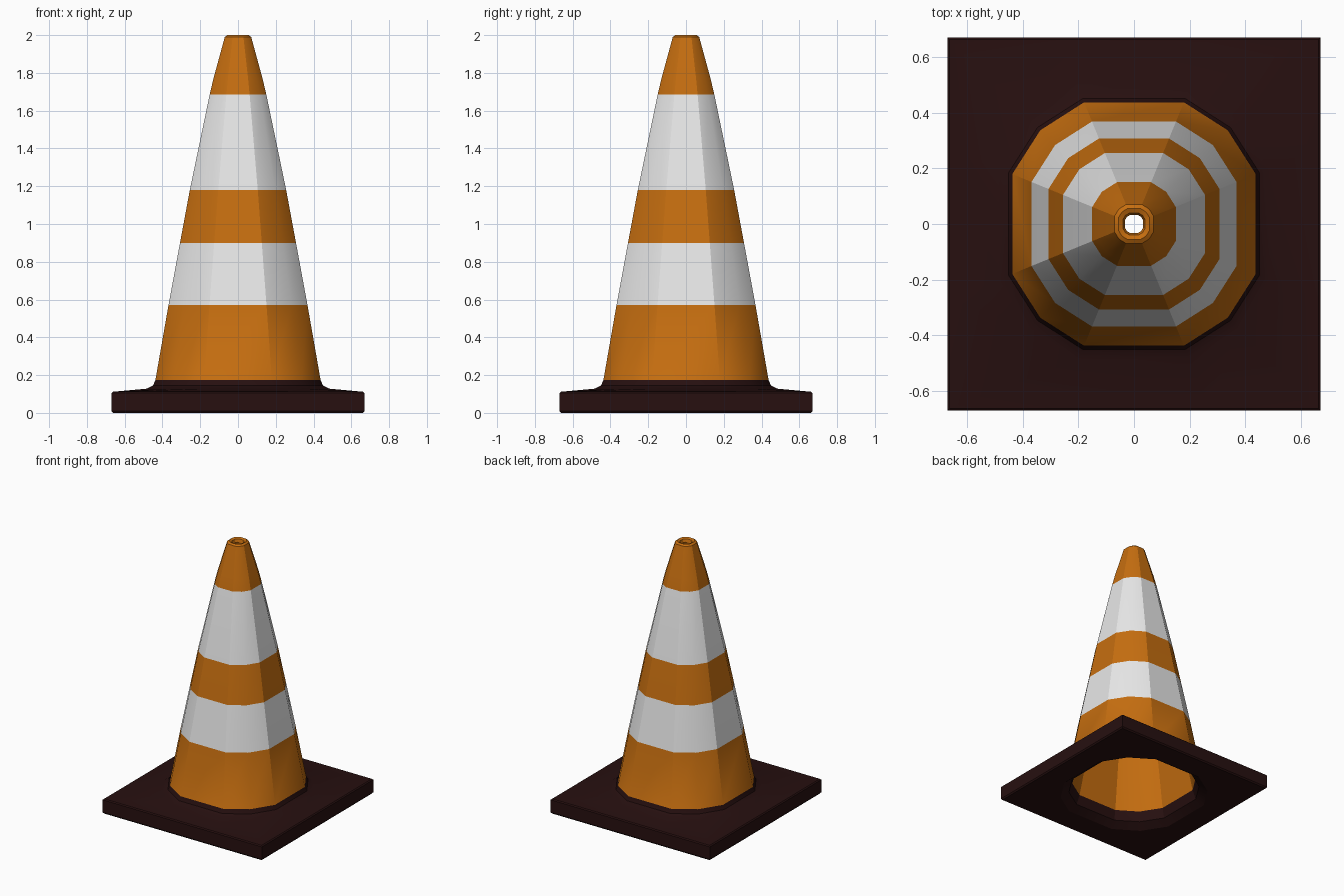
import bpy, bmesh

if "Cube" in bpy.data.objects:
    bpy.data.objects.remove(bpy.data.objects["Cube"])


def material(name, rgb):
    m = bpy.data.materials.new(name)
    m.diffuse_color = (*rgb, 1.0)
    m.use_nodes = True
    m.node_tree.nodes["Principled BSDF"].inputs["Base Color"].default_value = m.diffuse_color
    return m


MATS = [material("dark_rubber", (0.020, 0.005, 0.005)),
        material("safety_orange", (0.56, 0.155, 0.005)),
        material("reflective_white", (0.80, 0.80, 0.80))]
DARK, ORANGE, WHITE = range(3)


def ring(bm, a, z, diag):
    """Twelve-point ring: flat sides at distance a, corner points at a * diag."""
    quarter = [(a, -0.41 * a), (a, 0.41 * a), (diag * a, diag * a)]
    pts = []
    for _ in range(4):
        pts += quarter
        quarter = [(-y, x) for x, y in quarter]
    return [bm.verts.new((x, y, z)) for x, y in pts]


def loft(name, profile, closed=False):
    """Skin rings of (half width, height, corner ratio, colour of next band)."""
    bm = bmesh.new()
    rings = [ring(bm, a, z, d) for a, z, d, _ in profile]
    n = len(rings)
    for i in range(n if closed else n - 1):
        lo, hi = rings[i], rings[(i + 1) % n]
        for k in range(12):
            j = (k + 1) % 12
            f = bm.faces.new((lo[k], lo[j], hi[j], hi[k]))
            f.material_index = profile[i][3]
    bmesh.ops.recalc_face_normals(bm, faces=bm.faces)
    mesh = bpy.data.meshes.new(name)
    bm.to_mesh(mesh)
    bm.free()
    for m in MATS:
        mesh.materials.append(m)
    ob = bpy.data.objects.new(name, mesh)
    bpy.context.collection.objects.link(ob)
    bpy.ops.object.select_all(action='DESELECT')
    ob.select_set(True)
    bpy.context.view_layer.objects.active = ob
    bpy.ops.object.shade_smooth_by_angle(angle=0.52)
    return ob


R = 0.77   # round corner ratio
S = 1.0    # square corner ratio

# One closed shell: square foot, striped outside, rim, hollow inside
loft("traffic_cone", [
    # foot
    (0.480, 0.000, R, DARK),
    (0.662, 0.000, S, DARK),
    (0.670, 0.010, S, DARK),
    (0.670, 0.105, S, DARK),
    (0.662, 0.112, S, DARK),
    (0.485, 0.128, R, DARK),
    (0.450, 0.145, R, DARK),
    (0.437, 0.175, R, ORANGE),
    # striped cone
    (0.368, 0.570, R, WHITE),
    (0.307, 0.900, R, ORANGE),
    (0.255, 1.180, R, WHITE),
    (0.150, 1.685, R, ORANGE),
    (0.130, 1.770, R, ORANGE),
    (0.078, 1.960, R, ORANGE),
    # rim
    (0.070, 1.990, R, ORANGE),
    (0.056, 2.000, R, ORANGE),
    (0.040, 1.992, R, ORANGE),
    (0.033, 1.970, R, ORANGE),
    # inside wall
    (0.042, 1.940, R, ORANGE),
    (0.115, 1.680, R, ORANGE),
    (0.403, 0.110, R, DARK),
    (0.425, 0.040, R, DARK),
], closed=True)
